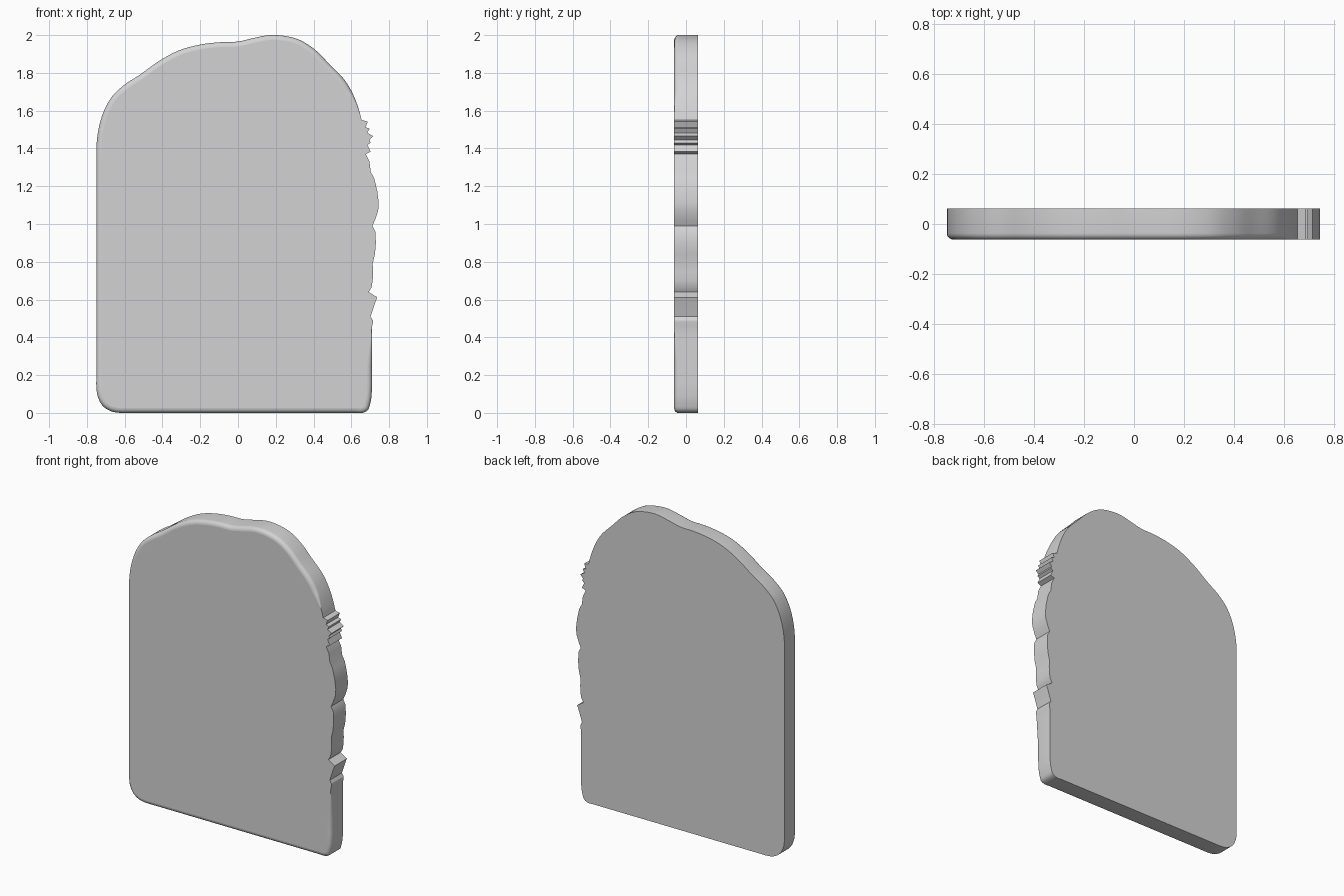
import bpy, bmesh, math
from mathutils import Vector

if "Cube" in bpy.data.objects:
    bpy.data.objects.remove(bpy.data.objects["Cube"])

HALF = 0.0625      # half thickness
ROUND = 0.026      # radius of the worn front edge
STEPS = 5

# Smooth outline (x, z): over the top, down the left side, along the foot
smooth = [(0.655, 1.55), (0.64, 1.605), (0.61, 1.685), (0.57, 1.755), (0.485, 1.845),
          (0.405, 1.925), (0.325, 1.975), (0.245, 1.996), (0.165, 2.0), (0.085, 1.985),
          (0, 1.966), (-0.1, 1.962), (-0.2, 1.95), (-0.31, 1.92), (-0.415, 1.865),
          (-0.52, 1.79), (-0.6, 1.738), (-0.663, 1.68), (-0.705, 1.61), (-0.737, 1.51),
          (-0.75, 1.40), (-0.75, 1.34), (-0.75, 0.19), (-0.75, 0.14), (-0.742, 0.085),
          (-0.715, 0.036), (-0.67, 0.008), (-0.62, 0), (-0.57, 0), (0.62, 0), (0.66, 0),
          (0.685, 0.012), (0.70, 0.05), (0.709, 0.12), (0.71, 0.2), (0.71, 0.46)]

# Broken right edge (x, z), from the bottom up
broken = [(0.714, 0.475), (0.714, 0.49), (0.702, 0.51), (0.725, 0.58), (0.737, 0.612),
          (0.692, 0.64), (0.707, 0.665), (0.713, 0.70), (0.715, 0.745), (0.713, 0.79),
          (0.725, 0.84), (0.73, 0.90), (0.727, 0.96), (0.711, 0.99), (0.725, 1.02),
          (0.742, 1.07), (0.745, 1.11), (0.738, 1.17), (0.722, 1.24), (0.703, 1.275),
          (0.696, 1.33), (0.676, 1.37), (0.702, 1.383), (0.686, 1.418), (0.702, 1.43),
          (0.695, 1.445), (0.715, 1.465), (0.685, 1.483), (0.697, 1.505),
          (0.675, 1.512), (0.687, 1.542)]


def spline(points, n=5):
    """Chord-length Hermite curve through the points."""
    p = [Vector(q) for q in points]
    h = [(b - a).length for a, b in zip(p, p[1:])]
    d = [(b - a) / k for a, b, k in zip(p, p[1:], h)]
    t = [d[0]] + [(d[i-1] * h[i] + d[i] * h[i-1]) / (h[i] + h[i-1])
                  for i in range(1, len(d))] + [d[-1]]
    out = []
    for i, k in enumerate(h):
        for j in range(n):
            s = j / n
            out.append(p[i] * (2*s**3 - 3*s**2 + 1) + t[i] * k * (s**3 - 2*s**2 + s)
                       + p[i+1] * (3*s**2 - 2*s**3) + t[i+1] * k * (s**3 - s**2))
    return out + [p[-1]]


def wear(q):
    """Rounding strength: full on the worn outline, none on the broken edge."""
    if q.x < 0.5:
        return 1.0
    return min(1.0, max(0.0, (q.y - 1.59) / 0.12, (0.46 - q.y) / 0.21))


outline = spline(smooth) + [Vector(q) for q in broken]
count = len(outline)
inward = []
for i in range(count):
    e = (outline[(i + 1) % count] - outline[i - 1]).normalized()
    inward.append(Vector((-e.y, e.x)))

# Stone slab: rings from the flat back to the rounded front
bm = bmesh.new()
rings = [[bm.verts.new((q.x, HALF, q.y)) for q in outline]]
for s in range(STEPS + 1):
    a = math.pi / 2 * s / STEPS
    ring = []
    for q, nrm in zip(outline, inward):
        r = ROUND * wear(q)
        c = q + nrm * r * (1 - math.cos(a))
        ring.append(bm.verts.new((c.x, -HALF + r * (1 - math.sin(a)), c.y)))
    rings.append(ring)
for a, b in zip(rings, rings[1:]):
    for i in range(count):
        j = (i + 1) % count
        bm.faces.new((a[i], a[j], b[j], b[i]))
bm.faces.new(rings[0][::-1])
bm.faces.new(rings[-1])
bmesh.ops.remove_doubles(bm, verts=bm.verts[:], dist=0.0001)
bmesh.ops.recalc_face_normals(bm, faces=bm.faces[:])
mesh = bpy.data.meshes.new("stone_slab")
bm.to_mesh(mesh)
bm.free()
slab = bpy.data.objects.new("stone_slab", mesh)
bpy.context.collection.objects.link(slab)

stone = bpy.data.materials.new("grey_stone")
stone.diffuse_color = (0.65, 0.65, 0.65, 1)
stone.use_nodes = True
stone.node_tree.nodes["Principled BSDF"].inputs["Base Color"].default_value = stone.diffuse_color
mesh.materials.append(stone)

# Smooth worn edges, crisp breaks, flat front and back
bpy.context.view_layer.objects.active = slab
slab.select_set(True)
bpy.ops.object.shade_smooth_by_angle(angle=math.radians(28))
for face in mesh.polygons:
    if len(face.vertices) > 20:
        for loop in face.loop_indices:
            mesh.edges[mesh.loops[loop].edge_index].use_edge_sharp = True
